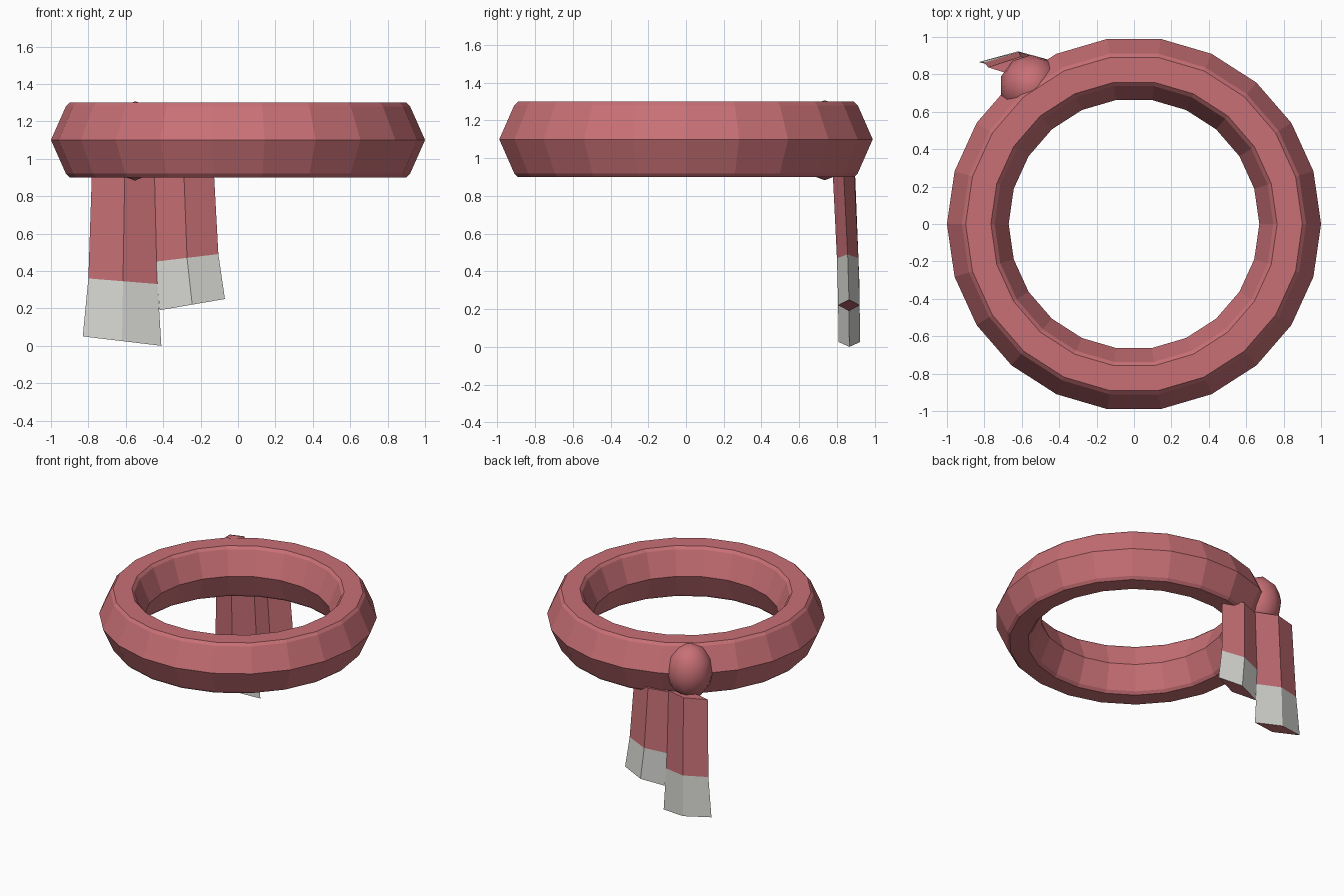
import bpy, bmesh, math
from mathutils import Vector

cube = bpy.data.objects.get("Cube")
if cube:
    bpy.data.objects.remove(cube, do_unlink=True)


def material(name, color):
    m = bpy.data.materials.new(name)
    m.use_nodes = True
    m.diffuse_color = (*color, 1)
    bsdf = next(n for n in m.node_tree.nodes if n.type == 'BSDF_PRINCIPLED')
    bsdf.inputs["Base Color"].default_value = (*color, 1)
    bsdf.inputs["Roughness"].default_value = 0.8
    return m


RED = material("dusty red", (0.58, 0.162, 0.18))
PALE = material("pale grey", (0.70, 0.70, 0.67))


def loft(name, loops, mats, closed=False, pale_band=None):
    """Bridge a list of equal point loops; cap the ends unless closed."""
    bm = bmesh.new()
    rings = [[bm.verts.new(p) for p in loop] for loop in loops]
    n = len(rings[0])
    for i in range(len(rings) if closed else len(rings) - 1):
        a, b = rings[i], rings[(i + 1) % len(rings)]
        for j in range(n):
            k = (j + 1) % n
            face = bm.faces.new((a[j], a[k], b[k], b[j]))
            face.material_index = 1 if i == pale_band else 0
    if not closed:
        bm.faces.new(rings[0])
        bm.faces.new(rings[-1])
    bmesh.ops.recalc_face_normals(bm, faces=bm.faces)
    mesh = bpy.data.meshes.new(name)
    bm.to_mesh(mesh)
    bm.free()
    for m in mats:
        mesh.materials.append(m)
    ob = bpy.data.objects.new(name, mesh)
    bpy.context.collection.objects.link(ob)
    return ob


# Neck ring: faceted hexagonal section with narrow bevels, swept round z
CENTRE_Z, SEGMENTS = 1.1, 22
upper = [(1.0, 0), (0.92, 0.18), (0.9, 0.2), (0.765, 0.2), (0.745, 0.18), (0.67, 0)]
section = upper + [(r, -z) for r, z in reversed(upper[1:-1])]
ring_loops = []
for i in range(SEGMENTS):
    a = math.tau * i / SEGMENTS
    ring_loops.append([(r * math.cos(a), r * math.sin(a), CENTRE_Z + z) for r, z in section])
loft("scarf_ring", ring_loops, [RED], closed=True)

# Knot: squashed ball on the back of the ring
bpy.ops.mesh.primitive_ico_sphere_add(subdivisions=2, radius=1, location=(-0.55, 0.735, 1.095))
knot = bpy.context.object
knot.name = "scarf_knot"
knot.scale = (0.17, 0.17, 0.212)
knot.data.materials.append(RED)
bpy.ops.object.shade_smooth()


# Hanging tails: diamond section, pale band at the lower end
def tail(name, rows):
    """Each row: right edge (x, z), left edge (x, z), centre y."""
    loops = []
    for (x0, z0), (x1, z1), y in rows:
        right, left = Vector((x0, y, z0)), Vector((x1, y, z1))
        mid = (right + left) / 2
        depth = Vector((0, 0.057, 0))
        loops.append([right, mid - depth, left, mid + depth])
    loft(name, loops, [RED, PALE], pale_band=1)


tail("long_tail", [((-0.78, 0.96), (-0.43, 0.94), 0.838),
                   ((-0.80, 0.36), (-0.43, 0.33), 0.862),
                   ((-0.83, 0.05), (-0.41, 0.0), 0.866)])
tail("short_tail", [((-0.45, 0.93), (-0.13, 0.95), 0.834),
                    ((-0.44, 0.45), (-0.105, 0.49), 0.857),
                    ((-0.42, 0.19), (-0.07, 0.25), 0.864)])
